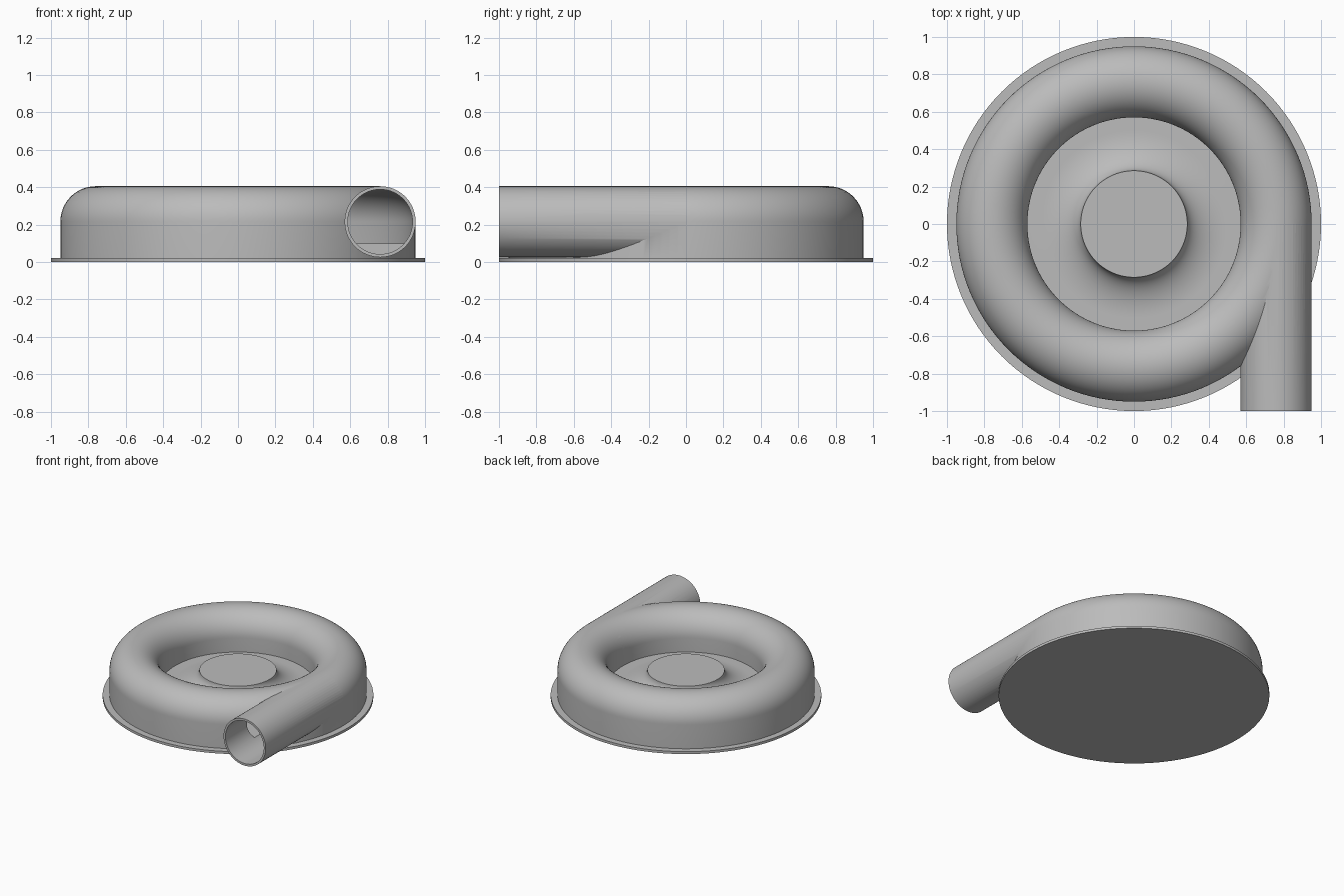
import bpy, bmesh
from math import sin, cos, pi, radians
from mathutils import Matrix

cube = bpy.data.objects.get("Cube")
if cube:
    bpy.data.objects.remove(cube, do_unlink=True)

grey = bpy.data.materials.new("plain grey")
grey.use_nodes = True
colour = (0.5, 0.5, 0.5, 1)
grey.diffuse_color = colour
grey.node_tree.nodes["Principled BSDF"].inputs["Base Color"].default_value = colour

SEGMENTS = 128
RING, MID, OUTER, BORE = 0.76, 0.215, 0.19, 0.173   # scroll and pipe section
FLOOR, HUB_R, HUB_Z = 0.1, 0.285, 0.22


def finish(name, bm):
    bmesh.ops.recalc_face_normals(bm, faces=bm.faces)
    mesh = bpy.data.meshes.new(name)
    bm.to_mesh(mesh)
    bm.free()
    mesh.materials.append(grey)
    obj = bpy.data.objects.new(name, mesh)
    bpy.context.collection.objects.link(obj)
    return obj


def lathe(name, profile, closed=False):
    """Revolve (radius, height) points around the z axis."""
    bm = bmesh.new()
    verts = [bm.verts.new((r, 0, z)) for r, z in profile]
    edges = [bm.edges.new(pair) for pair in zip(verts, verts[1:])]
    if closed:
        edges.append(bm.edges.new((verts[-1], verts[0])))
    bmesh.ops.spin(bm, geom=verts + edges, axis=(0, 0, 1), cent=(0, 0, 0),
                   angle=2 * pi, steps=SEGMENTS, use_merge=False)
    bmesh.ops.remove_doubles(bm, verts=bm.verts, dist=0.0001)
    return finish(name, bm)


def pipe(name, radius, y0, y1):
    bm = bmesh.new()
    place = Matrix.Translation((RING, (y0 + y1) / 2, MID)) @ Matrix.Rotation(pi / 2, 4, "X")
    bmesh.ops.create_cone(bm, cap_ends=True, segments=64, radius1=radius,
                          radius2=radius, depth=y1 - y0, matrix=place)
    return finish(name, bm)


def arch(radius, steps=32):
    """Half circle from the outer wall over the top to the inner wall."""
    return [(RING + radius * cos(pi * i / steps), MID + radius * sin(pi * i / steps))
            for i in range(steps + 1)]


def combine(target, other, operation):
    mod = target.modifiers.new(operation, "BOOLEAN")
    mod.object, mod.operation, mod.solver = other, operation, "EXACT"
    bpy.context.view_layer.update()
    graph = bpy.context.evaluated_depsgraph_get()
    mesh = bpy.data.meshes.new_from_object(target.evaluated_get(graph))
    target.modifiers.clear()
    target.data = mesh
    bpy.data.objects.remove(other, do_unlink=True)


# Base plate
base = lathe("base_plate", [(0, 0), (1, 0), (1, 0.02), (0, 0.02)])

# Scroll casing with a flared hub in its open centre
flare = [(0.5 - (0.5 - HUB_R) * sin(a), HUB_Z - (HUB_Z - FLOOR) * cos(a))
         for a in (pi / 2 * i / 16 for i in range(17))]
casing = lathe("scroll_casing", [(0, 0.01), (RING + OUTER, 0.01)] + arch(OUTER)
               + [(RING - OUTER, FLOOR)] + flare + [(0, HUB_Z)])

# Outlet pipe joined on, then hollowed out together with the scroll
combine(casing, pipe("outlet_pipe", OUTER, -1, 0), "UNION")
cavity = lathe("scroll_cavity", [(RING + BORE, FLOOR)] + arch(BORE)
               + [(RING - BORE, FLOOR)], closed=True)
combine(cavity, pipe("outlet_bore", BORE, -1.1, 0), "UNION")
combine(casing, cavity, "DIFFERENCE")

# Smooth shading with crisp edges
for obj in (base, casing):
    bpy.ops.object.select_all(action="DESELECT")
    obj.select_set(True)
    bpy.context.view_layer.objects.active = obj
    bpy.ops.object.shade_smooth_by_angle(angle=radians(30))
